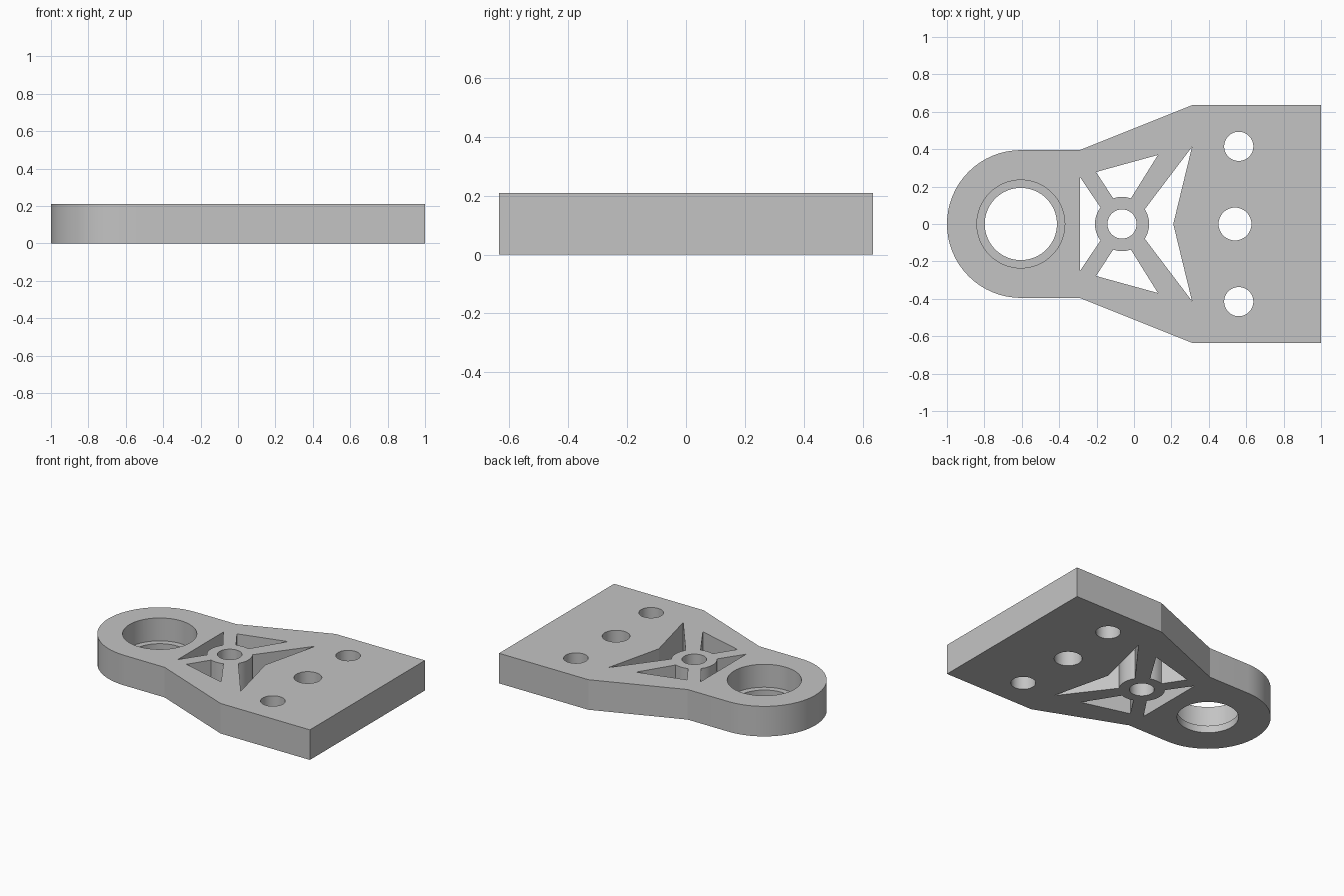
import bpy, bmesh
from math import cos, sin, pi, atan2

if "Cube" in bpy.data.objects:
    bpy.data.objects.remove(bpy.data.objects["Cube"])

HEIGHT = 0.21
LIP = 0.05
BORE_X = -0.605
HUB_X, HUB_R = -0.064, 0.145


def arc(cx, r, a0, a1, steps, cy=0.0):
    return [(cx + r * cos(a0 + (a1 - a0) * i / steps),
             cy + r * sin(a0 + (a1 - a0) * i / steps)) for i in range(steps + 1)]


def circle(cx, cy, r, steps=48):
    return arc(cx, r, 0, 2 * pi, steps, cy)[:-1]


def mirror(points):
    return [(x, -y) for x, y in reversed(points)]


def prism(name, outline, z0, z1):
    """Extrude a counter-clockwise outline from z0 to z1."""
    bm = bmesh.new()
    low = [bm.verts.new((x, y, z0)) for x, y in outline]
    face = bm.faces.new(low)
    top = bmesh.ops.extrude_face_region(bm, geom=[face])["geom"]
    for v in top:
        if isinstance(v, bmesh.types.BMVert):
            v.co.z = z1
    bmesh.ops.recalc_face_normals(bm, faces=bm.faces)
    mesh = bpy.data.meshes.new(name)
    bm.to_mesh(mesh)
    bm.free()
    obj = bpy.data.objects.new(name, mesh)
    bpy.context.collection.objects.link(obj)
    return obj


def hub_angle(p):
    return atan2(p[1], p[0] - HUB_X)


# Plate: rounded nose, straight neck, flared square tail
upper = [(1, 0.635), (0.31, 0.635), (-0.29, 0.395)]
nose = arc(BORE_X, 0.395, pi / 2, 3 * pi / 2, 32)
plate = prism("bracket_plate", upper + nose + mirror(upper), 0, HEIGHT)

# Through pockets between the spokes, each curved around the hub
side = [(0.128, 0.369), (-0.203, 0.278)] + arc(
    HUB_X, HUB_R, hub_angle((-0.112, 0.139)), hub_angle((-0.016, 0.139)), 4)
a = hub_angle((-0.176, 0.086))
front = [(-0.289, 0.251), (-0.289, -0.251)] + arc(HUB_X, HUB_R, 2 * pi - a, a, 8)
a = hub_angle((0.059, 0.08))
rear = [(0.31, 0.412)] + arc(HUB_X, HUB_R, a, -a, 8) + [(0.31, -0.412), (0.21, 0)]

through = [side, mirror(side), front, rear,
           circle(HUB_X, 0, 0.078),
           circle(0.54, 0, 0.088),
           circle(0.56, 0.415, 0.078),
           circle(0.56, -0.415, 0.078),
           circle(BORE_X, 0, 0.193, 64)]
cutters = [prism("cutter", o, -0.1, HEIGHT + 0.1) for o in through]

# Wide bearing bore that leaves a thin lip at the bottom
cutters.append(prism("bore_cutter", circle(BORE_X, 0, 0.235, 64), LIP, HEIGHT + 0.1))

bpy.context.view_layer.objects.active = plate
for cutter in cutters:
    mod = plate.modifiers.new("cut", "BOOLEAN")
    mod.operation = "DIFFERENCE"
    mod.solver = "EXACT"
    mod.object = cutter
    bpy.ops.object.modifier_apply(modifier=mod.name)
    bpy.data.objects.remove(cutter)

# Single grey finish
grey = bpy.data.materials.new("plain_grey")
grey.use_nodes = True
color = (0.55, 0.55, 0.55, 1)
grey.diffuse_color = color
grey.node_tree.nodes["Principled BSDF"].inputs["Base Color"].default_value = color
plate.data.materials.clear()
plate.data.materials.append(grey)

bpy.ops.object.select_all(action="DESELECT")
plate.select_set(True)
bpy.ops.object.shade_smooth_by_angle(angle=pi / 9)
